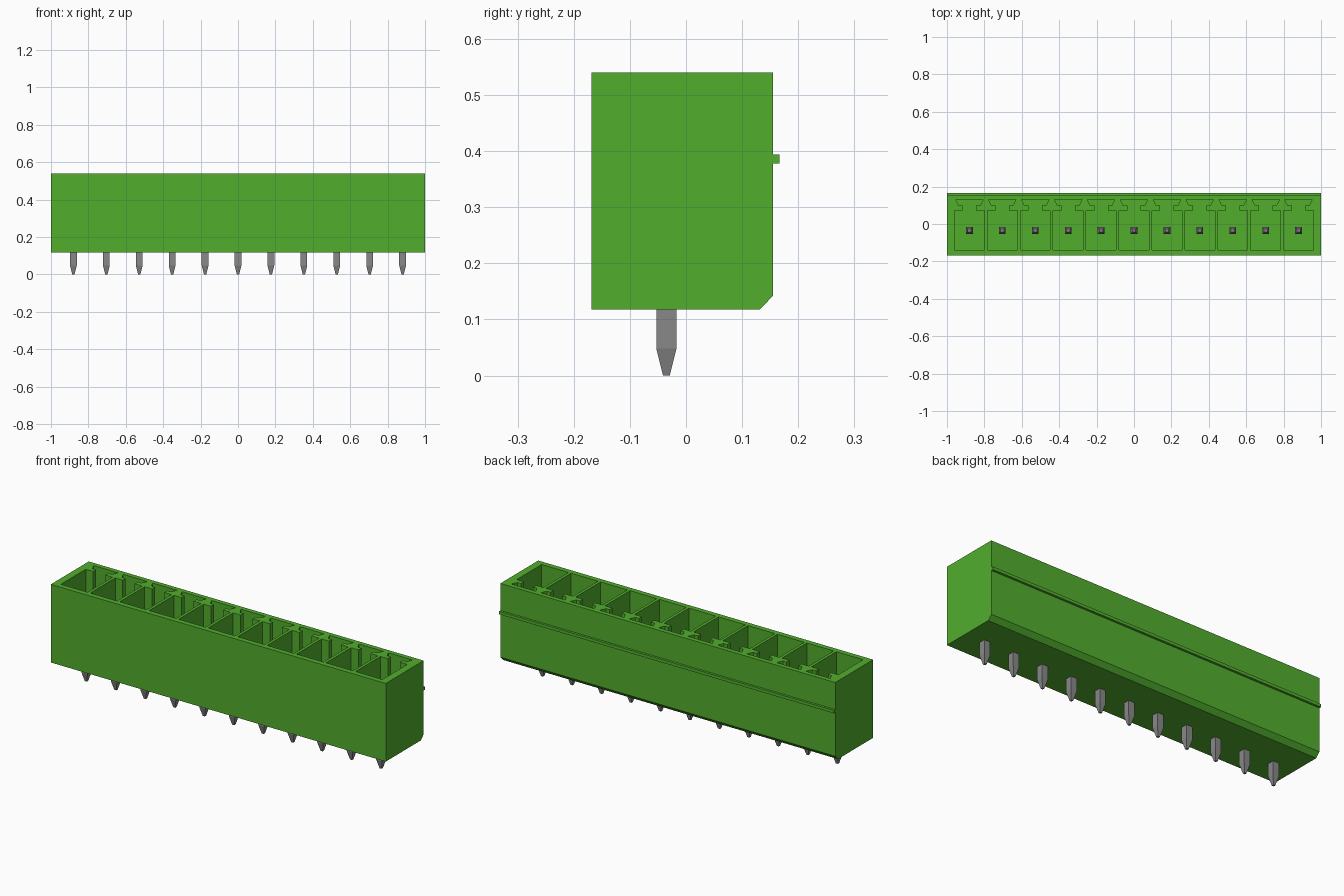
import bpy, bmesh
from mathutils import Vector

cube = bpy.data.objects.get("Cube")
if cube:
    bpy.data.objects.remove(cube, do_unlink=True)

COUNT, PITCH = 11, 0.176
TOP, FLOOR = 0.54, 0.235
PIN_Y = -0.035
xs = [(i - (COUNT - 1) / 2) * PITCH for i in range(COUNT)]


def material(name, rgb):
    m = bpy.data.materials.new(name)
    m.use_nodes = True
    m.diffuse_color = (*rgb, 1)
    m.node_tree.nodes["Principled BSDF"].inputs["Base Color"].default_value = (*rgb, 1)
    return m


green = material("green plastic", (0.084, 0.42, 0.027))
grey = material("grey metal", (0.25, 0.25, 0.25))


def prism(bm, points, offset):
    """Extrude a closed outline along an offset."""
    face = bm.faces.new([bm.verts.new(p) for p in points])
    ext = bmesh.ops.extrude_face_region(bm, geom=[face])
    verts = [g for g in ext["geom"] if isinstance(g, bmesh.types.BMVert)]
    bmesh.ops.translate(bm, verts=verts, vec=Vector(offset))


def finish(bm, name, mat):
    bmesh.ops.recalc_face_normals(bm, faces=bm.faces[:])
    mesh = bpy.data.meshes.new(name)
    bm.to_mesh(mesh)
    bm.free()
    mesh.materials.append(mat)
    obj = bpy.data.objects.new(name, mesh)
    bpy.context.collection.objects.link(obj)
    return obj


# Housing: side profile with lower rear chamfer and keying rib, run along x
profile = [(-0.168, 0.118), (0.132, 0.118), (0.155, 0.142), (0.155, 0.378),
           (0.167, 0.378), (0.167, 0.394), (0.155, 0.394), (0.155, TOP), (-0.168, TOP)]
bm = bmesh.new()
prism(bm, [(-1, y, z) for y, z in profile], (2, 0, 0))
housing = finish(bm, "housing", green)

# Pocket outline: square well, narrow neck and dovetail slot (half, mirrored)
half = [(0.08, -0.14), (0.08, 0.073), (0.036, 0.073), (0.036, 0.098),
        (0.057, 0.098), (0.073, 0.13)]
outline = half + [(-x, y) for x, y in reversed(half)]
bm = bmesh.new()
for cx in xs:
    prism(bm, [(cx + x, y, FLOOR) for x, y in outline], (0, 0, 0.4))
cutter = finish(bm, "pocket_cutter", green)
cutter.hide_render = True

cut = housing.modifiers.new("pockets", "BOOLEAN")
cut.operation = "DIFFERENCE"
cut.solver = "EXACT"
cut.object = cutter
bpy.context.view_layer.objects.active = housing
bpy.ops.object.modifier_apply(modifier=cut.name)
bpy.data.objects.remove(cutter, do_unlink=True)

# Contact pins: square bars tapered at both ends
sections = [(0.0, 0.006), (0.048, 0.018), (0.42, 0.018), (0.45, 0.009)]
for i, cx in enumerate(xs):
    bm = bmesh.new()
    rings = [[bm.verts.new((cx + sx * r, PIN_Y + sy * r, z))
              for sx, sy in ((-1, -1), (1, -1), (1, 1), (-1, 1))] for z, r in sections]
    for a, b in zip(rings, rings[1:]):
        for k in range(4):
            n = (k + 1) % 4
            bm.faces.new((a[k], a[n], b[n], b[k]))
    bm.faces.new(rings[0])
    bm.faces.new(rings[-1])
    finish(bm, f"pin_{i + 1}", grey)
